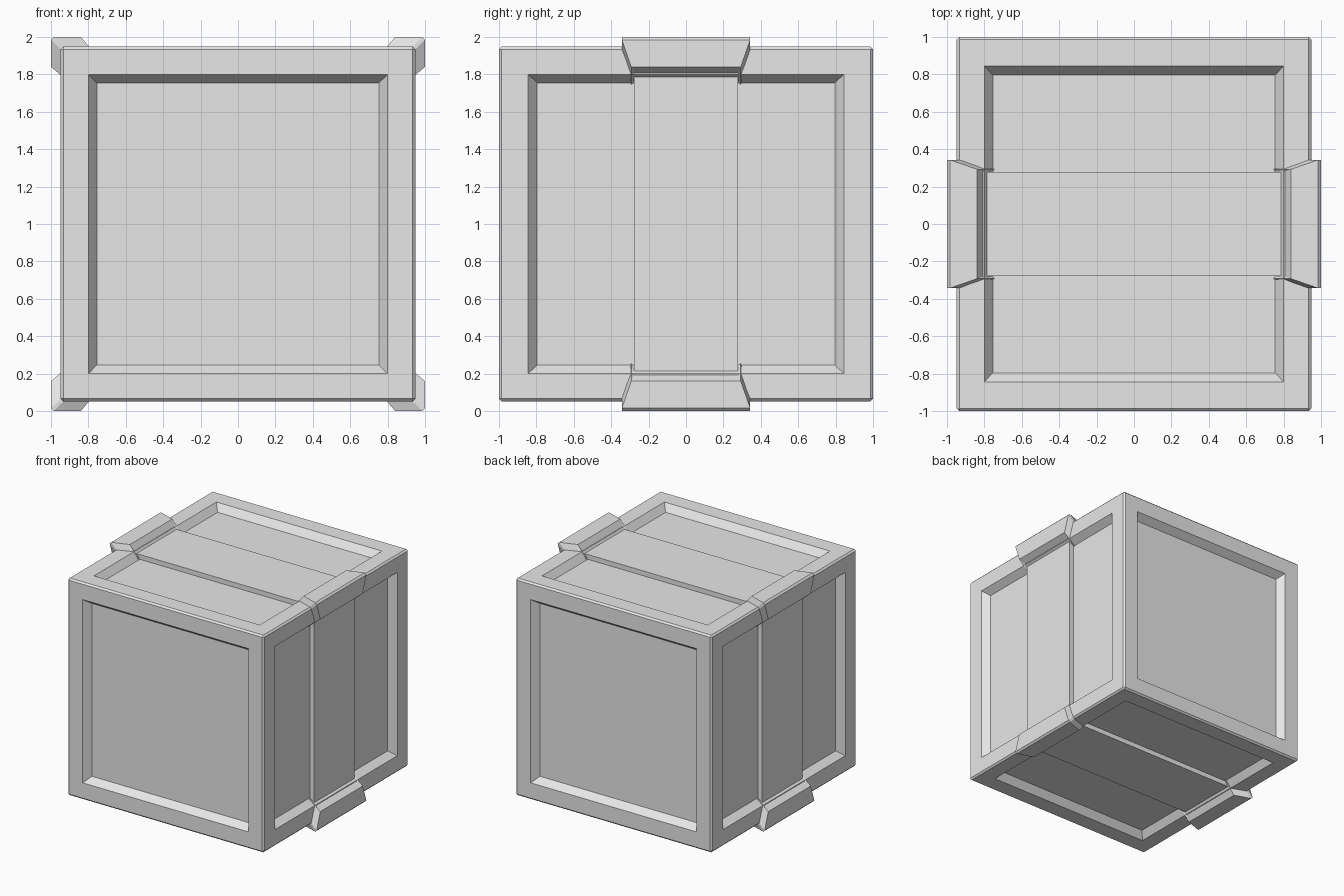
import bpy, bmesh

if "Cube" in bpy.data.objects:
    bpy.data.objects.remove(bpy.data.objects["Cube"])

grey = bpy.data.materials.new("light grey")
grey.diffuse_color = (0.8, 0.8, 0.8, 1)
grey.use_nodes = True
grey.node_tree.nodes["Principled BSDF"].inputs["Base Color"].default_value = grey.diffuse_color


def add_object(name, bm):
    bmesh.ops.recalc_face_normals(bm, faces=bm.faces)
    mesh = bpy.data.meshes.new(name)
    bm.to_mesh(mesh)
    bm.free()
    mesh.materials.append(grey)
    obj = bpy.data.objects.new(name, mesh)
    obj.location.z = 1.0
    bpy.context.collection.objects.link(obj)
    return obj


# Crate body: chamfered cube with a sloped recessed panel on every side
bm = bmesh.new()
bmesh.ops.create_cube(bm, size=1.896)
bmesh.ops.bevel(bm, geom=bm.edges[:], offset=0.014, segments=1,
                affect='EDGES', profile=0.5)
panels = [f for f in bm.faces if f.calc_area() > 1]
bmesh.ops.inset_individual(bm, faces=panels, thickness=0.134, depth=0,
                           use_even_offset=True)
bmesh.ops.inset_individual(bm, faces=panels, thickness=0.045, depth=-0.06,
                           use_even_offset=True)
for v in bm.verts:
    v.co.y *= 1 / 0.948
add_object("crate_body", bm)

# Strap: closed ring around the crate with raised, flared corner guards
corner = [(0.93, 0.795), (1, 0.84), (1, 0.985), (0.985, 1), (0.84, 1), (0.795, 0.93)]
profile = []
for k in range(4):
    for x, z in corner:
        for _ in range(k):
            x, z = -z, x
        profile.append((x, z))

bm = bmesh.new()
rings = []
for x, z in profile:
    w = 0.277 + 0.066 * (min(abs(x), abs(z)) - 0.795) / 0.19
    rings.append([bm.verts.new((x * s, y, z * s))
                  for s, y in ((1, -w), (1, w), (0.88, w), (0.88, -w))])
for i, a in enumerate(rings):
    b = rings[(i + 1) % len(rings)]
    for j in range(4):
        k = (j + 1) % 4
        bm.faces.new((a[j], a[k], b[k], b[j]))
add_object("strap", bm)
